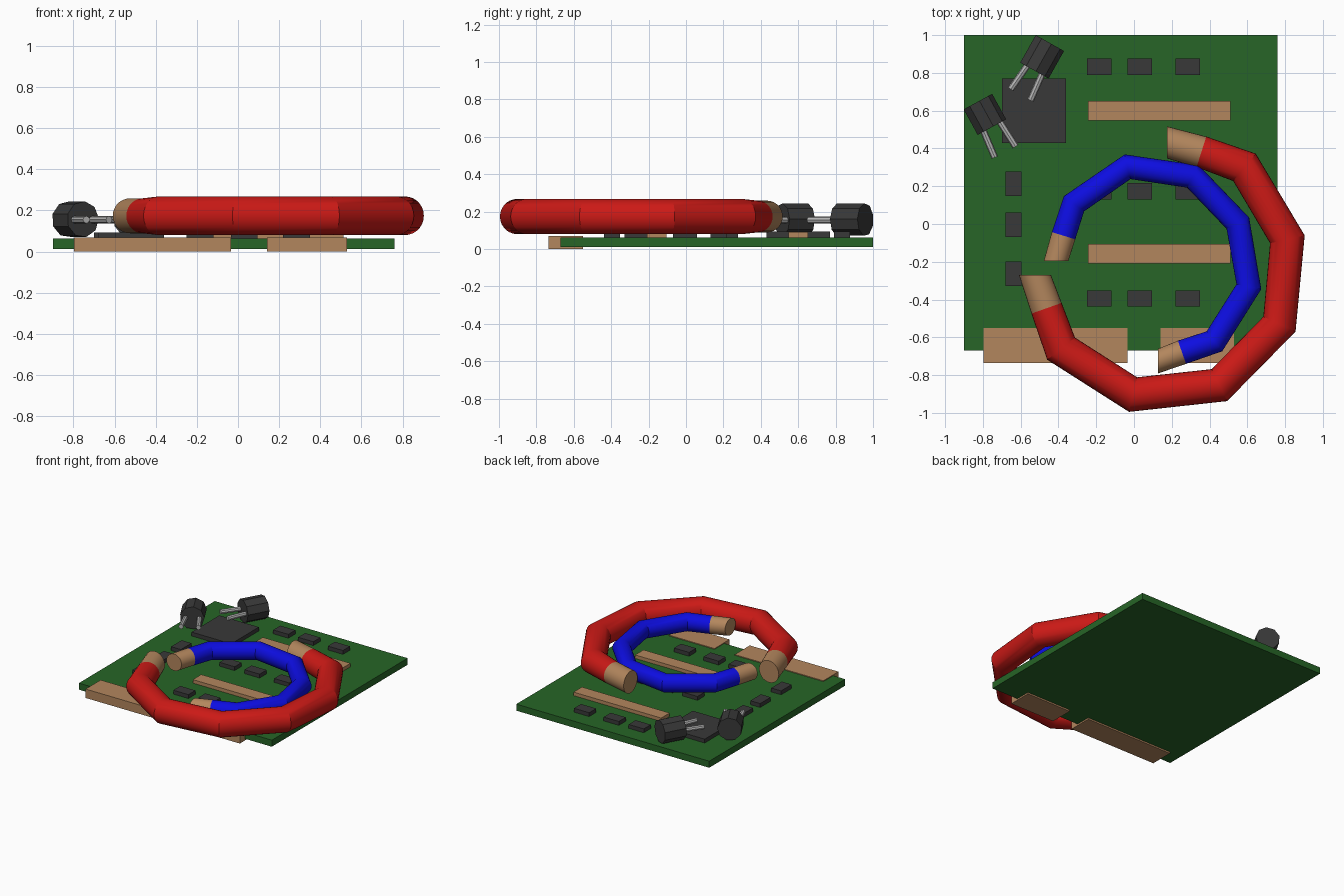
import bpy, bmesh, math
from mathutils import Vector

if "Cube" in bpy.data.objects:
    bpy.data.objects.remove(bpy.data.objects["Cube"])


def material(name, r, g, b):
    m = bpy.data.materials.new(name)
    m.diffuse_color = (r, g, b, 1)
    m.use_nodes = True
    m.node_tree.nodes["Principled BSDF"].inputs["Base Color"].default_value = m.diffuse_color
    return m


GREEN = material("board_green", 0.02, 0.13, 0.02)
COPPER = material("copper", 0.45, 0.24, 0.11)
DARK = material("dark_plastic", 0.04, 0.04, 0.04)
RED = material("red_sleeve", 0.6, 0.01, 0.008)
BLUE = material("blue_sleeve", 0.004, 0.004, 0.75)
STEEL = material("steel", 0.45, 0.45, 0.45)


def finish(name, bm, mat):
    bmesh.ops.recalc_face_normals(bm, faces=bm.faces)
    me = bpy.data.meshes.new(name)
    bm.to_mesh(me)
    bm.free()
    me.materials.append(mat)
    ob = bpy.data.objects.new(name, me)
    bpy.context.collection.objects.link(ob)
    return ob


def box(name, x0, x1, y0, y1, z0, z1, mat):
    bm = bmesh.new()
    bmesh.ops.create_cube(bm, size=1)
    for v in bm.verts:
        v.co = ((x0 + x1) / 2 + v.co.x * (x1 - x0),
                (y0 + y1) / 2 + v.co.y * (y1 - y0),
                (z0 + z1) / 2 + v.co.z * (z1 - z0))
    return finish(name, bm, mat)


def loft(name, rings, mat, smooth=False):
    """Skin a list of point rings and cap both ends."""
    bm = bmesh.new()
    vs = [[bm.verts.new(p) for p in ring] for ring in rings]
    n = len(vs[0])
    for a, b in zip(vs, vs[1:]):
        for i in range(n):
            j = (i + 1) % n
            bm.faces.new((a[i], a[j], b[j], b[i]))
    bm.faces.new(vs[0])
    bm.faces.new(vs[-1])
    ob = finish(name, bm, mat)
    if smooth:
        bpy.ops.object.select_all(action='DESELECT')
        ob.select_set(True)
        bpy.context.view_layer.objects.active = ob
        bpy.ops.object.shade_smooth_by_angle(angle=math.radians(25))
    return ob


def ring(c, side, r, n, phase=0.0):
    return [c + side * (r * math.cos(t)) + Vector((0, 0, r * math.sin(t)))
            for t in (phase + 2 * math.pi * i / n for i in range(n))]


def rod(name, a, b, r, n, mat, phase=0.0, z=0.157, taper=1.0):
    a, b = Vector((*a, z)), Vector((*b, z))
    d = (b - a).normalized()
    side = Vector((d.y, -d.x, 0))
    return loft(name, [ring(a, side, r * taper, n, phase), ring(b, side, r, n, phase)], mat)


def wire(name, pts, r, end_r, z, cuts, mat):
    """Coloured sleeve with bare copper at both ends; cuts are the end-face directions."""
    p = [Vector((x, y, z)) for x, y in pts]
    last = len(p) - 1
    rings = []
    for i, c in enumerate(p):
        d0 = (c - p[max(i - 1, 0)]).normalized()
        d1 = (p[min(i + 1, last)] - c).normalized()
        d = d0 + d1
        side = Vector((d.y, -d.x, 0)).normalized()
        if i in (0, last):
            cut = Vector(cuts[0 if i == 0 else 1])
            side = cut if cut.dot(side) > 0 else -cut
        rings.append(ring(c, side, end_r if i in (0, 1, last - 1, last) else r, 28))
    loft(name + "_sleeve", rings[1:-1], mat, True)
    loft(name + "_bare_start", rings[:2], COPPER, True)
    loft(name + "_bare_end", rings[-2:], COPPER, True)


# Circuit board with two edge connectors
box("board", -0.90, 0.76, -0.67, 1.0, 0.012, 0.063, GREEN)
box("edge_connector_long", -0.797, -0.034, -0.735, -0.55, 0.0, 0.069, COPPER)
box("edge_connector_short", 0.14, 0.53, -0.735, -0.55, 0.0, 0.069, COPPER)

# Copper strips
for i, y in enumerate((0.60, -0.157)):
    box(f"copper_strip_{i}", -0.243, 0.512, y - 0.052, y + 0.052, 0.05, 0.09, COPPER)

# Chips: three rows, a side column and the large processor
for y in (0.833, 0.173, -0.395):
    for x in (-0.185, 0.03, 0.285):
        box("small_chip", x - 0.065, x + 0.065, y - 0.043, y + 0.043, 0.05, 0.093, DARK)
for y in (0.213, -0.005, -0.263):
    box("side_chip", -0.68, -0.595, y - 0.065, y + 0.065, 0.05, 0.093, DARK)
box("large_chip", -0.70, -0.36, 0.43, 0.77, 0.05, 0.093, DARK)

# Two loose capacitors, each with two splayed leads
caps = [((-0.828, 0.647), (-0.754, 0.512),
         [((-0.80, 0.50), (-0.737, 0.352)), ((-0.716, 0.55), (-0.627, 0.410))]),
        ((-0.447, 0.959), (-0.529, 0.813),
         [((-0.555, 0.853), (-0.653, 0.713)), ((-0.482, 0.805), (-0.548, 0.654))])]
for k, (a, b, leads) in enumerate(caps):
    rod(f"capacitor_{k}", a, b, 0.088, 9, DARK, phase=0.3)
    for a, b in leads:
        rod(f"capacitor_{k}_lead", a, b, 0.018, 8, STEEL, z=0.155)

# Coiled wires
wire("red_wire", [(0.175, 0.432), (0.357, 0.382), (0.585, 0.30), (0.812, -0.081),
                  (0.77, -0.53), (0.452, -0.853), (-0.005, -0.903), (-0.386, -0.66),
                  (-0.463, -0.446), (-0.524, -0.271)],
     0.094, 0.085, 0.174, ((0, 1, 0), (1, 0, 0)), RED)
wire("blue_wire", [(-0.413, -0.197), (-0.373, -0.062), (-0.318, 0.107), (-0.034, 0.303),
                   (0.312, 0.252), (0.55, 0.004), (0.608, -0.332), (0.426, -0.621),
                   (0.254, -0.679), (0.127, -0.726)],
     0.067, 0.065, 0.174, ((1, 0, 0), (0, 1, 0)), BLUE)
